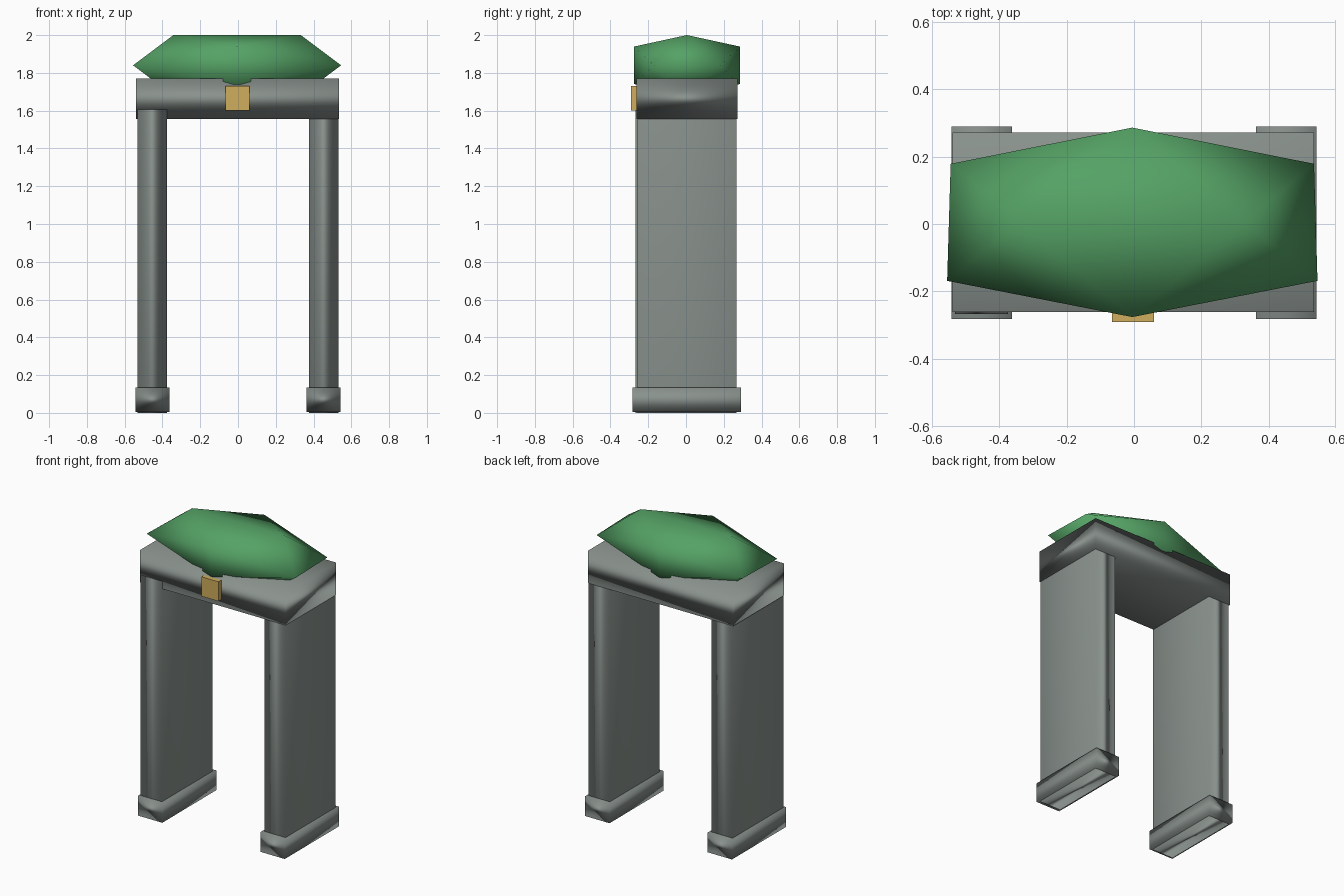
import bpy, bmesh
from mathutils import Vector

cube = bpy.data.objects.get("Cube")
if cube:
    bpy.data.objects.remove(cube, do_unlink=True)


def material(name, rgb):
    m = bpy.data.materials.new(name)
    m.use_nodes = True
    m.diffuse_color = (*rgb, 1)
    m.node_tree.nodes["Principled BSDF"].inputs["Base Color"].default_value = (*rgb, 1)
    return m


stone = material("grey stone", (0.25, 0.285, 0.265))
moss = material("moss green", (0.09, 0.36, 0.13))
gold = material("gold", (0.62, 0.42, 0.11))


def add_object(name, bm, mat, smooth=True):
    bmesh.ops.recalc_face_normals(bm, faces=bm.faces)
    mesh = bpy.data.meshes.new(name)
    bm.to_mesh(mesh)
    bm.free()
    mesh.materials.append(mat)
    for p in mesh.polygons:
        p.use_smooth = smooth
    ob = bpy.data.objects.new(name, mesh)
    bpy.context.collection.objects.link(ob)
    return ob


def box(name, low, high, mat, smooth=True):
    low, high = Vector(low), Vector(high)
    bm = bmesh.new()
    bmesh.ops.create_cube(bm, size=1)
    for v in bm.verts:
        v.co = (low + high) / 2 + v.co * (high - low)
    ob = add_object(name, bm, mat, smooth)
    if smooth:
        # Large faces dominate the soft shading
        mod = ob.modifiers.new("Weighted Normal", "WEIGHTED_NORMAL")
        mod.mode = "FACE_AREA"
    return ob


# Legs and feet; the right leg stands slightly proud of the beam
for side, s, front in (("left", 1, -0.258), ("right", -1, -0.267)):
    xs = sorted((s * 0.375, s * 0.532))
    box(side + "_leg", (xs[0], front, 0), (xs[1], 0.268, 1.605), stone)
    xs = sorted((s * 0.362, s * 0.543))
    box(side + "_foot", (xs[0], -0.282, 0.004), (xs[1], 0.29, 0.135), stone)

# Beam across the legs, and the plaque on its front
box("beam", (-0.54, -0.262, 1.555), (0.535, 0.272, 1.77), stone)
box("plaque", (-0.065, -0.292, 1.6), (0.06, -0.25, 1.73), gold, smooth=False)

# Foliage cap: a stretched icosahedron with an edge on top
phi = (1 + 5 ** 0.5) / 2
bm = bmesh.new()
for a in (-1, 1):
    for b in (-phi, phi):
        for p in ((a, 0, b), (b, a, 0), (0, b, a)):
            x, y, z = p[0] * 0.337, p[1] * 0.174, p[2] * 0.099
            bm.verts.new((x - 0.005 - 0.03 * y * p[0] / phi, y + 0.005, z + 1.84))
bmesh.ops.convex_hull(bm, input=bm.verts)
add_object("foliage_cap", bm, moss)
